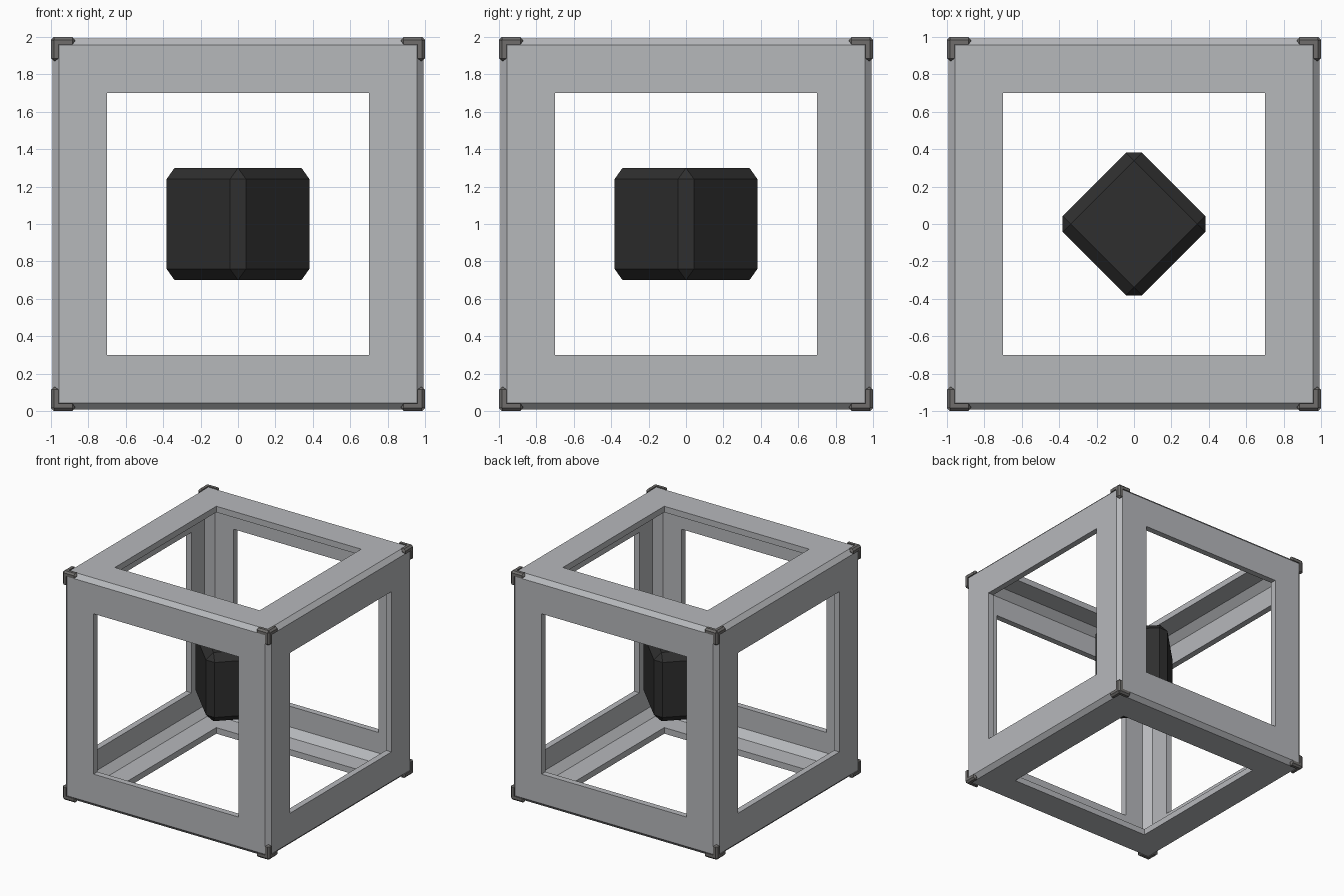
import bpy, bmesh, math
from mathutils import Vector

if "Cube" in bpy.data.objects:
    bpy.data.objects.remove(bpy.data.objects["Cube"], do_unlink=True)


def make_material(name, color):
    mat = bpy.data.materials.new(name)
    mat.use_nodes = True
    mat.diffuse_color = (*color, 1)
    for node in mat.node_tree.nodes:
        if node.type == 'BSDF_PRINCIPLED':
            node.inputs["Base Color"].default_value = (*color, 1)
    return mat


frame_grey = make_material("frame grey", (0.47, 0.48, 0.50))
cap_grey = make_material("cap dark grey", (0.16, 0.155, 0.15))
core_black = make_material("core charcoal", (0.028, 0.028, 0.028))


def add_object(name, bm, mat):
    mesh = bpy.data.meshes.new(name)
    bmesh.ops.recalc_face_normals(bm, faces=bm.faces)
    bm.to_mesh(mesh)
    bm.free()
    mesh.materials.append(mat)
    obj = bpy.data.objects.new(name, mesh)
    obj.location.z = 1
    bpy.context.collection.objects.link(obj)
    return obj


def box(name, half, bevel, mat):
    """Box around the centre with given half sizes and flat chamfers."""
    bm = bmesh.new()
    bmesh.ops.create_cube(bm, size=2)
    bmesh.ops.scale(bm, vec=half, verts=bm.verts)
    if bevel:
        bmesh.ops.bevel(bm, geom=bm.edges[:], offset=bevel, segments=1,
                        affect='EDGES', profile=0.5)
    return add_object(name, bm, mat)


# Open cubic frame: chamfered cube, hollowed, with a square window on each side
frame = box("open_frame", (0.993,) * 3, 0.036, frame_grey)
cutters = [box("hollow_cutter", (0.94,) * 3, 0.06, frame_grey)]
for axis in range(3):
    size = [0.7] * 3
    size[axis] = 1.2
    cutters.append(box(f"window_cutter_{axis + 1}", size, 0, frame_grey))
for cutter in cutters:
    cutter.hide_render = True
    cutter.hide_viewport = True
    cut = frame.modifiers.new(cutter.name, 'BOOLEAN')
    cut.operation = 'DIFFERENCE'
    cut.solver = 'EXACT'
    cut.object = cutter

# Apply the cuts so that the frame is plain geometry
bpy.context.view_layer.update()
depsgraph = bpy.context.evaluated_depsgraph_get()
frame_mesh = bpy.data.meshes.new_from_object(frame.evaluated_get(depsgraph))
frame.modifiers.clear()
frame.data = frame_mesh
for cutter in cutters:
    bpy.data.objects.remove(cutter, do_unlink=True)

# Corner caps: three pointed arms along the edges of one corner, mirrored to all
profile = [(0.96, 0.96), (1, 0.96), (1, 0.985), (0.985, 1), (0.96, 1)]
bm = bmesh.new()
for axis in range(3):
    def place(along, u, v):
        point = Vector((0, 0, 0))
        point[axis], point[(axis + 1) % 3], point[(axis + 2) % 3] = along, u, v
        return bm.verts.new(point)

    outer = [place(0.985, u, v) for u, v in profile]
    inner = [place(0.885, u, v) for u, v in profile]
    tip = place(0.87, 0.98, 0.98)
    bm.faces.new(outer)
    for i in range(len(profile)):
        j = (i + 1) % len(profile)
        bm.faces.new((outer[i], outer[j], inner[j], inner[i]))
        bm.faces.new((inner[i], inner[j], tip))
caps = add_object("corner_caps", bm, cap_grey)
mirror = caps.modifiers.new("all_corners", 'MIRROR')
mirror.use_axis = (True, True, True)
mirror.use_mirror_merge = False

# Floating chamfered core, turned on its vertical axis
core = box("core_block", (0.3,) * 3, 0.06, core_black)
core.rotation_euler.z = math.radians(45)
